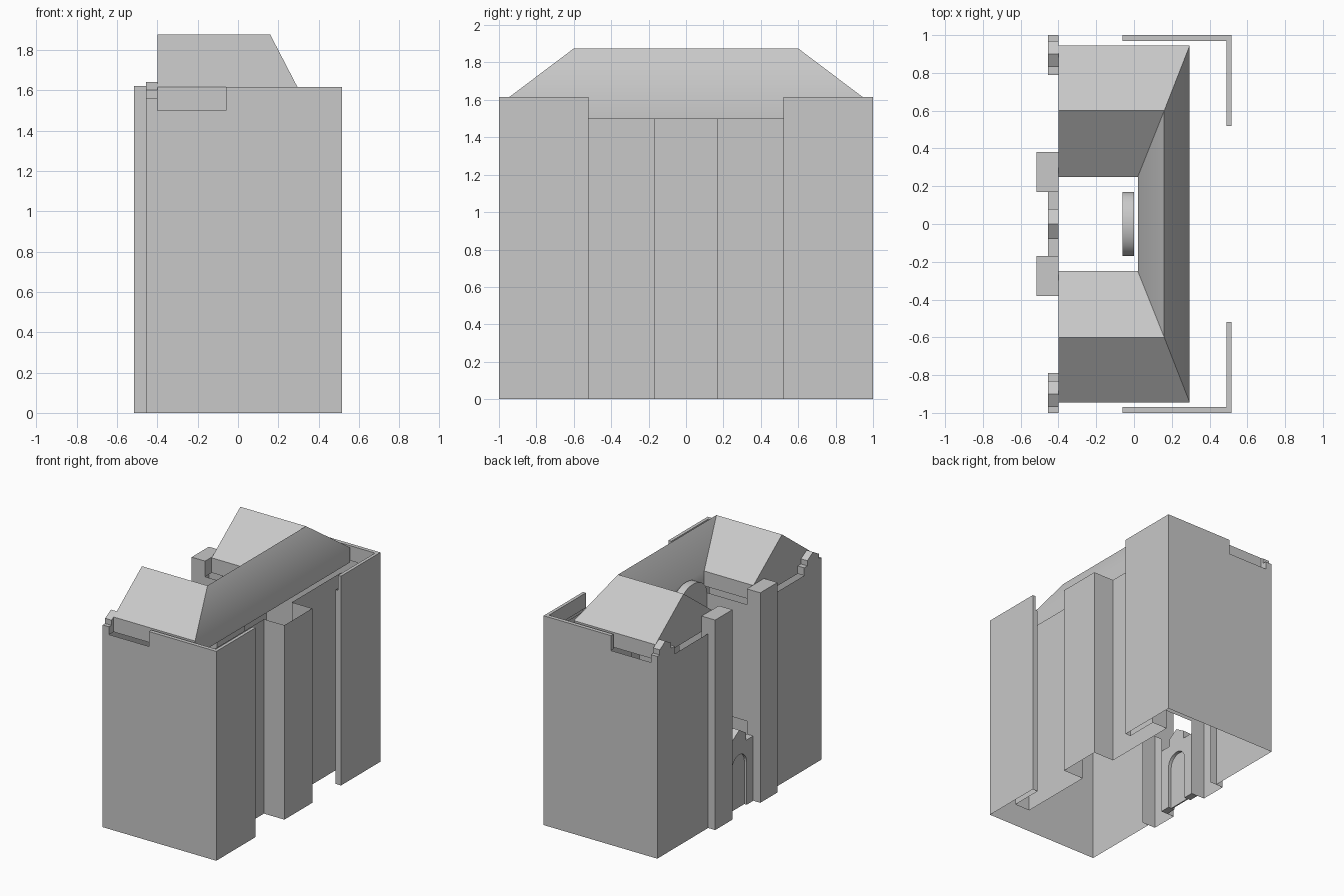
import bpy
import bmesh
import math

cube = bpy.data.objects.get("Cube")
if cube:
    bpy.data.objects.remove(cube, do_unlink=True)

GREY = 0.58
stone = bpy.data.materials.new("Plain Grey")
stone.use_nodes = True
stone.diffuse_color = (GREY, GREY, GREY, 1)
stone.node_tree.nodes["Principled BSDF"].inputs["Base Color"].default_value = (GREY, GREY, GREY, 1)

ROOF_DECK = 1.5
PARAPET_TOP = 1.615
RIDGE = 1.875
FACADE_X = -0.455
GABLE_X = -0.4


def build(name, polygons, mirror=False, smooth=False):
    """Make a welded mesh from polygons, optionally mirrored across y = 0."""
    bm = bmesh.new()
    for poly in polygons:
        bm.faces.new([bm.verts.new(p) for p in poly])
    bmesh.ops.remove_doubles(bm, verts=bm.verts, dist=0.0005)
    bmesh.ops.recalc_face_normals(bm, faces=bm.faces)
    mesh = bpy.data.meshes.new(name)
    bm.to_mesh(mesh)
    bm.free()
    mesh.materials.append(stone)
    obj = bpy.data.objects.new(name, mesh)
    bpy.context.collection.objects.link(obj)
    if mirror:
        mod = obj.modifiers.new("Mirror", "MIRROR")
        mod.use_axis = (False, True, False)
        mod.use_clip = True
    if smooth:
        bpy.ops.object.select_all(action="DESELECT")
        obj.select_set(True)
        bpy.context.view_layer.objects.active = obj
        bpy.ops.object.shade_smooth_by_angle(angle=math.radians(30))
    return obj


def strip(rail_a, rail_b):
    """Quads between two rails with the same number of points."""
    return [(rail_a[i], rail_a[i + 1], rail_b[i + 1], rail_b[i])
            for i in range(len(rail_a) - 1)]


def at_z(plan, z):
    return [(x, y, z) for x, y in plan]


def at_x(profile, x):
    return [(x, y, z) for y, z in profile]


def wall(plan, z0, z1):
    return strip(at_z(plan, z0), at_z(plan, z1))


def slab(profile, x0, x1):
    """Solid made from a y-z profile extruded along x."""
    a, b = at_x(profile, x0), at_x(profile, x1)
    return [a, b] + strip(a + a[:1], b + b[:1])


# Outer shell: side walls, corner returns, recessed bays and central bay
build("outer_walls", wall([(FACADE_X, 0.38), (FACADE_X, 1), (0.515, 1), (0.515, 0.52),
                           (0.47, 0.52), (0.47, 0.77), (0.34, 0.77), (0.34, 0.17),
                           (0.515, 0.17), (0.515, 0)], 0, ROOF_DECK), mirror=True)

# Thin corner parapets
plan = [(-0.06, 1), (0.515, 1), (0.515, 0.52), (0.49, 0.52), (0.49, 0.97), (-0.06, 0.97)]
build("corner_parapets", wall(plan + plan[:1], ROOF_DECK, PARAPET_TOP)
      + [at_z(plan, PARAPET_TOP)], mirror=True)

# Stepped pediments over the facade corners
build("corner_pediments", slab([(0.79, ROOF_DECK), (1, ROOF_DECK), (1, 1.56), (0.97, 1.56),
                                (0.97, 1.6), (0.9, 1.64), (0.83, 1.6), (0.83, 1.56),
                                (0.79, 1.56)], FACADE_X, GABLE_X), mirror=True)

# Facade piers, hollow underneath
pier = [(GABLE_X, 0.17), (-0.515, 0.17), (-0.515, 0.38), (GABLE_X, 0.38)]
build("facade_piers", wall(pier, 0, 1.62)
      + wall([pier[3], pier[0]], ROOF_DECK, 1.62) + [at_z(pier, 1.62)], mirror=True)


# U-shaped attic and hipped roof
def u_rail(x, y, z):
    return at_z([(GABLE_X, y), (x, y), (x, -y), (GABLE_X, -y)], z)


rails = [u_rail(0.295, 0.945, ROOF_DECK), u_rail(0.295, 0.945, PARAPET_TOP),
         u_rail(0.16, 0.6, RIDGE),
         u_rail(0.02, 0.25, PARAPET_TOP), u_rail(0.02, 0.25, ROOF_DECK)]
faces = [f for a, b in zip(rails, rails[1:]) for f in strip(a, b)]
faces += [[r[0] for r in rails], [r[-1] for r in rails]]
build("attic_and_roof", faces, smooth=True)

# Light court walls and the arched crest at the back of the court
build("court_walls", wall([(GABLE_X, 0.17), (-0.06, 0.17), (-0.06, 0)], 0.6, ROOF_DECK),
      mirror=True)
arc = [(0.17 * math.cos(math.pi * i / 16), ROOF_DECK + 0.13 * math.sin(math.pi * i / 16))
       for i in range(17)]
build("court_arched_crest", slab(arc, -0.06, 0), smooth=True)

# Entrance portal with an arched opening, built as one half and mirrored
HALF, SPRING = 0.09, 0.33
arch = [(HALF, 0)] + [(HALF * math.cos(math.pi * i / 16), SPRING + HALF * math.sin(math.pi * i / 16))
                      for i in range(9)]
outline = [(0, 0.61), (0.08, 0.56), (0.08, 0.5), (0.17, 0.5), (0.17, 0)]
front = at_x(outline + arch, FACADE_X)
back = at_x(outline + arch, GABLE_X)
build("entrance_portal", [front, back] + strip(front, back), mirror=True)
build("entrance_door", slab([(0, 0)] + arch, -0.435, -0.425), mirror=True)
